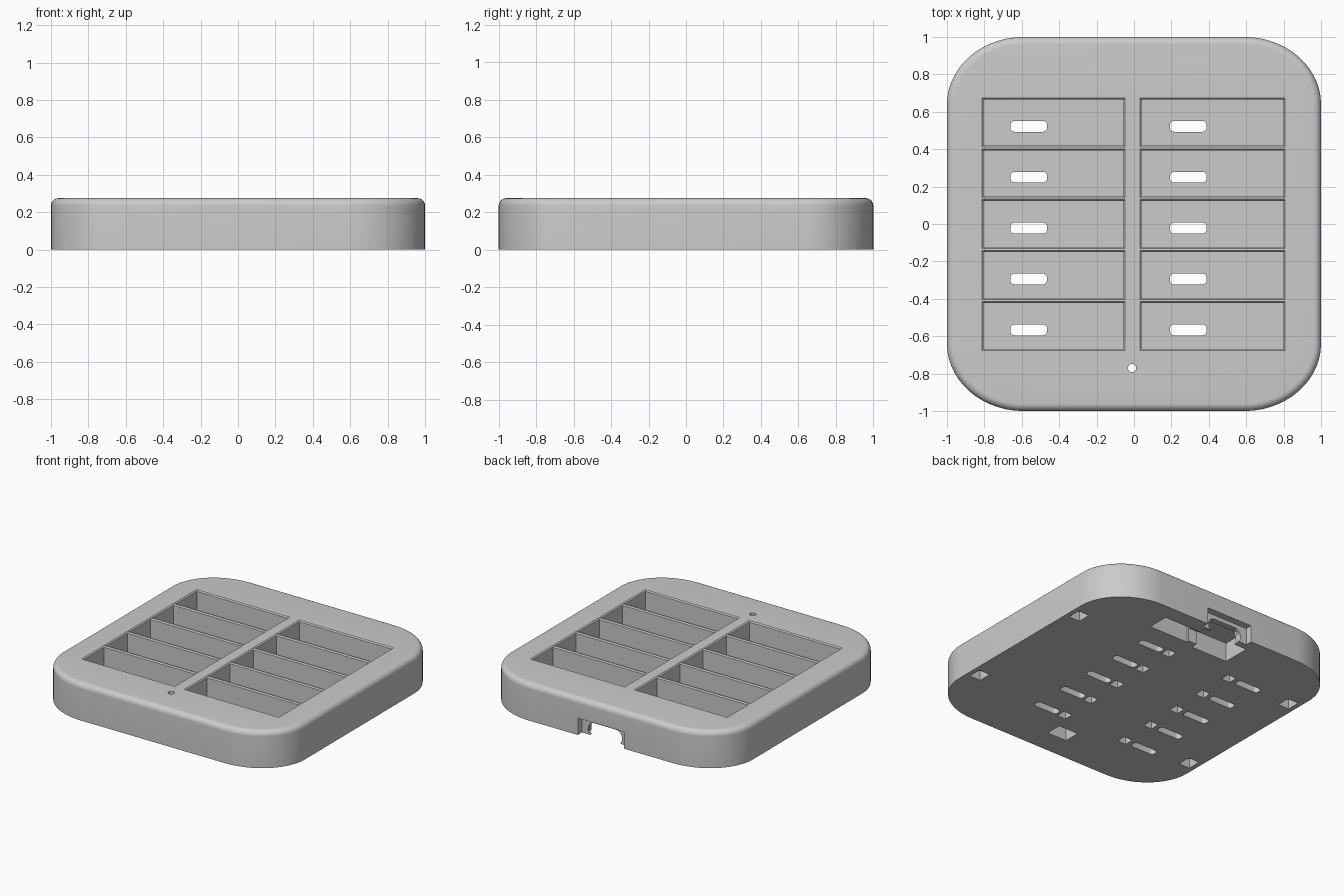
import bpy, bmesh, math

if "Cube" in bpy.data.objects:
    bpy.data.objects.remove(bpy.data.objects["Cube"], do_unlink=True)

HEIGHT, FILLET, FLOOR = 0.275, 0.04, 0.1

grey = bpy.data.materials.new("light_grey_plastic")
grey.use_nodes = True
colour = (0.6, 0.6, 0.6, 1)
grey.diffuse_color = colour
grey.node_tree.nodes["Principled BSDF"].inputs["Base Color"].default_value = colour


def make_object(name, bm):
    bmesh.ops.recalc_face_normals(bm, faces=bm.faces)
    mesh = bpy.data.meshes.new(name)
    bm.to_mesh(mesh)
    bm.free()
    obj = bpy.data.objects.new(name, mesh)
    bpy.context.collection.objects.link(obj)
    return obj


def loft(bm, rings):
    """Skin a stack of equal point rings and cap both ends."""
    loops = [[bm.verts.new(p) for p in ring] for ring in rings]
    n = len(loops[0])
    for low, high in zip(loops, loops[1:]):
        for i in range(n):
            j = (i + 1) % n
            bm.faces.new((low[i], low[j], high[j], high[i]))
    bm.faces.new(loops[0][::-1])
    bm.faces.new(loops[-1])


def rounded(w, d, rx, ry, steps):
    """Rectangle of half sizes w, d with elliptical corners."""
    points = []
    for quarter, (sx, sy) in enumerate(((1, 1), (-1, 1), (-1, -1), (1, -1))):
        for k in range(steps + 1):
            a = math.pi / 2 * (quarter + k / steps)
            points.append((sx * (w - rx) + rx * math.cos(a),
                           sy * (d - ry) + ry * math.sin(a)))
    return points


def box(bm, x, y, z, flare=0):
    """Box from three ranges; flare widens its mouth at the top."""
    def ring(height, g):
        return [(x[0] - g, y[0] - g, height), (x[1] + g, y[0] - g, height),
                (x[1] + g, y[1] + g, height), (x[0] - g, y[1] + g, height)]
    rings = [ring(z[0], 0), ring(z[1], 0)]
    if flare:
        rings = [ring(z[0], 0), ring(HEIGHT - flare, 0),
                 ring(HEIGHT, flare), ring(z[1], flare)]
    loft(bm, rings)


def pit(bm, cx, cy, w, d, depth):
    box(bm, (cx - w / 2, cx + w / 2), (cy - d / 2, cy + d / 2), (-0.1, depth))


def cut(target, name, bm):
    cutter = make_object(name, bm)
    mod = target.modifiers.new(name, 'BOOLEAN')
    mod.operation, mod.solver, mod.object = 'DIFFERENCE', 'EXACT', cutter
    graph = bpy.context.evaluated_depsgraph_get()
    mesh = bpy.data.meshes.new_from_object(target.evaluated_get(graph))
    target.modifiers.clear()
    target.data = mesh
    bpy.data.objects.remove(cutter, do_unlink=True)


# Body: rounded slab with a filleted top edge
bm = bmesh.new()
levels = [(0, 0)]
for k in range(9):
    a = math.pi / 2 * k / 8
    levels.append((FILLET * (1 - math.cos(a)), HEIGHT - FILLET * (1 - math.sin(a))))
loft(bm, [[(x, y, z) for x, y in rounded(1 - s, 1 - s, 0.41 - s, 0.36 - s, 14)]
          for s, z in levels])
tray = make_object("compartment_tray", bm)

# Two columns of five compartments, with lightly chamfered mouths
columns = [(-0.805, -0.055), (0.04, 0.8)]
rows = [0.543 - 0.272 * i for i in range(5)]
bm = bmesh.new()
for column in columns:
    for y in rows:
        box(bm, column, (y - 0.123, y + 0.123), (FLOOR, 0.4), flare=0.008)
cut(tray, "compartments", bm)

# Slots through the compartment floors, and the small indicator hole
bm = bmesh.new()
for cx in (-0.563, 0.29):
    for y in rows:
        outline = rounded(0.098, 0.029, 0.022, 0.022, 5)
        loft(bm, [[(cx + px, y - 0.021 + py, z) for px, py in outline]
                  for z in (-0.1, 0.2)])
circle = rounded(0.022, 0.022, 0.0219, 0.0219, 6)
loft(bm, [[(px - 0.01, py - 0.77, z) for px, py in circle] for z in (-0.1, 0.4)])
cut(tray, "slots_and_hole", bm)

# Underside pits: four feet, indicator housing, one catch beside each slot
bm = bmesh.new()
for sx in (-1, 1):
    for sy in (-1, 1):
        pit(bm, sx * 0.92, sy * 0.52, 0.09, 0.1, 0.07)
pit(bm, -0.01, -0.76, 0.16, 0.12, 0.15)
for cx in (-0.395, 0.135):
    for y in rows:
        pit(bm, cx, y - 0.02, 0.07, 0.07, 0.06)
cut(tray, "underside_pits", bm)

# Connector recess under the back edge
bm = bmesh.new()
box(bm, (0.14, 0.46), (0.72, 0.88), (-0.1, 0.14))
box(bm, (-0.23, 0.07), (0.69, 0.9), (-0.1, 0.14))
cut(tray, "connector_pits", bm)
bm = bmesh.new()
box(bm, (-0.13, 0.16), (0.74, 0.93), (-0.1, 0.1))
cut(tray, "connector_bay", bm)

# Port: square notch in the back wall with a rounded opening behind it
bm = bmesh.new()
box(bm, (-0.19, 0.19), (0.95, 1.1), (-0.1, 0.125))
cut(tray, "port_notch", bm)
bm = bmesh.new()
opening = rounded(0.14, 0.055, 0.054, 0.054, 6)
loft(bm, [[(px, y, pz + 0.04) for px, pz in opening] for y in (0.85, 1.1)])
cut(tray, "port_opening", bm)

# One colour, smooth fillets, sharp pocket edges
tray.data.materials.clear()
tray.data.materials.append(grey)
for face in tray.data.polygons:
    face.material_index = 0
bpy.ops.object.select_all(action='DESELECT')
tray.select_set(True)
bpy.context.view_layer.objects.active = tray
bpy.ops.object.shade_smooth_by_angle(angle=math.radians(30))
